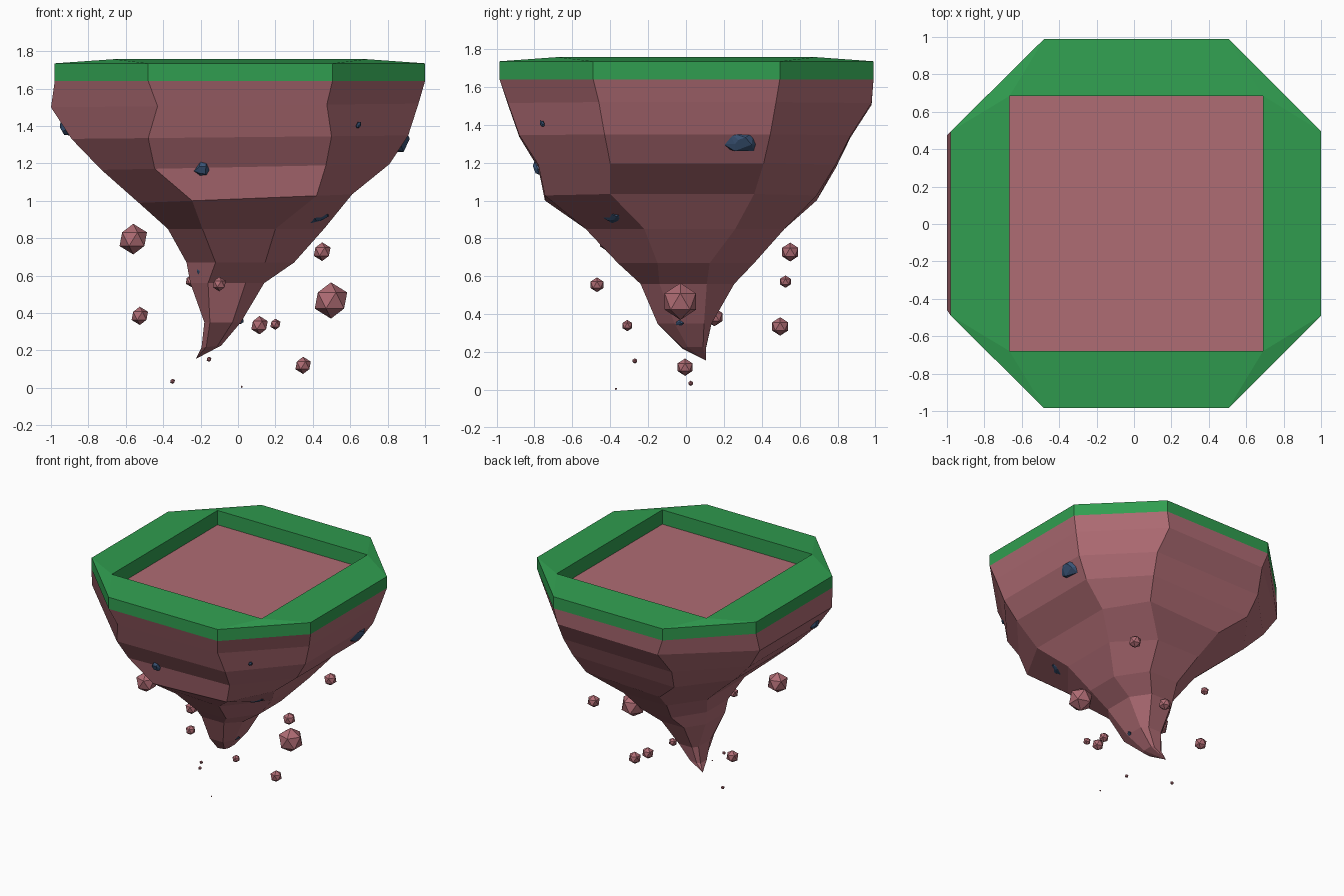
import bpy, bmesh, math, random
from mathutils import Vector, Matrix

random.seed(4)


def material(name, rgb):
    m = bpy.data.materials.new(name)
    m.diffuse_color = (*rgb, 1)
    return m


ROCK = material("dusty red rock", (0.43, 0.150, 0.175))
GRASS = material("grass green", (0.030, 0.340, 0.080))
ORE = material("dark blue ore", (0.042, 0.088, 0.180))


def finish(name, bm, mat):
    bmesh.ops.recalc_face_normals(bm, faces=bm.faces)
    me = bpy.data.meshes.new(name)
    bm.to_mesh(me)
    bm.free()
    me.materials.append(mat)
    ob = bpy.data.objects.new(name, me)
    bpy.context.collection.objects.link(ob)
    return ob


def octagon(bm, z, tilt, xl, xr, yf, yb, cxl, cxr, cyf, cyb):
    """Eight-sided ring from its side extents and its corner columns."""
    pts = [(cxl, yf), (cxr, yf), (xr, cyf), (xr, cyb),
           (cxr, yb), (cxl, yb), (xl, cyb), (xl, cyf)]
    return [bm.verts.new((x, y, z + tilt * x)) for x, y in pts]


def bridge(bm, a, b):
    n = len(a)
    for i in range(n):
        j = (i + 1) % n
        bm.faces.new((a[i], a[j], b[j], b[i]))


# Island rock: lofted octagon rings ending in a hooked tip
RIM = (-0.98, 1.0, -0.985, 0.99, -0.48, 0.505, -0.49, 0.495)
RINGS = [
    (1.64, 0.00) + RIM,
    (1.51, 0.01, -1.00, 0.965, -0.94, 0.98, -0.43, 0.475, -0.46, 0.475),
    (1.34, 0.01, -0.89, 0.91, -0.88, 0.87, -0.48, 0.50, -0.43, 0.445),
    (1.18, 0.02, -0.73, 0.81, -0.78, 0.79, -0.445, 0.47, -0.40, 0.41),
    (1.01, 0.04, -0.53, 0.61, -0.745, 0.69, -0.245, 0.42, -0.40, 0.36),
    (0.85, 0.00, -0.375, 0.46, -0.53, 0.52, -0.19, 0.20, -0.22, 0.26),
    (0.67, 0.00, -0.275, 0.30, -0.36, 0.36, -0.12, 0.145, -0.15, 0.125),
    (0.56, 0.00, -0.255, 0.14, -0.24, 0.255, -0.16, 0.04, -0.14, 0.11),
    (0.35, 0.00, -0.18, 0.015, -0.15, 0.135, -0.15, -0.03, -0.06, 0.095),
    (0.235, 0.10, -0.195, -0.09, -0.02, 0.105, -0.17, -0.11, 0.01, 0.09),
]
bm = bmesh.new()
loops = [octagon(bm, *r) for r in RINGS]
for a, b in zip(loops, loops[1:]):
    bridge(bm, a, b)
bm.faces.new(loops[0])
tip = bm.verts.new((-0.225, 0.105, 0.155))
for i in range(8):
    bm.faces.new((loops[-1][i], loops[-1][(i + 1) % 8], tip))
finish("island_rock", bm, ROCK)

# Grass rim: octagon band with a square opening
bm = bmesh.new()
low = octagon(bm, 1.64, 0, *RIM)
top = octagon(bm, 1.735, 0, *RIM)
bridge(bm, low, top)
square = [(0.69, -0.68), (0.69, 0.685), (-0.665, 0.685), (-0.665, -0.68)]
inner = [bm.verts.new((x, y, 1.757)) for x, y in square]
floor = [bm.verts.new((x, y, 1.64)) for x, y in square]
for k in range(4):
    bm.faces.new((top[2 * k], top[2 * k + 1], inner[k], inner[k - 1]))
    bm.faces.new((top[2 * k + 1], top[(2 * k + 2) % 8], inner[k]))
bridge(bm, inner, floor)
finish("grass_rim", bm, GRASS)

# Floating rubble: x, y, z, radius
RUBBLE = [
    (-0.56, -0.385, 0.795, 0.082), (-0.525, 0.15, 0.385, 0.049),
    (-0.10, -0.47, 0.555, 0.039), (0.45, 0.55, 0.728, 0.050),
    (0.497, -0.03, 0.467, 0.097), (0.115, 0.497, 0.335, 0.049),
    (0.20, -0.31, 0.34, 0.030), (0.348, -0.005, 0.12, 0.046),
    (-0.35, 0.025, 0.035, 0.014), (-0.155, -0.27, 0.153, 0.014),
    (0.02, -0.37, 0.006, 0.006), (-0.25, 0.525, 0.572, 0.033),
]
for x, y, z, r in RUBBLE:
    bm = bmesh.new()
    bmesh.ops.create_icosphere(bm, subdivisions=1, radius=r,
                               matrix=Matrix.Translation((x, y, z)))
    finish("floating_rubble", bm, ROCK)

# Ore chunks: position, half width, half height, outward heading (deg), lean
ORES = [
    ((-0.19, -0.785, 1.17), 0.045, 0.045, -90, 20),
    ((0.43, -0.39, 0.925), 0.105, 0.06, -42, 40),
    ((0.645, -0.76, 1.405), 0.018, 0.022, -45, 20),
    ((0.875, 0.29, 1.31), 0.09, 0.075, 0, 25),
    ((-0.54, 0.12, 1.04), 0.075, 0.075, 180, 45),
    ((-0.925, -0.34, 1.385), 0.05, 0.05, 180, 30),
    ((0.20, 0.955, 1.52), 0.05, 0.05, 90, 15),
    ((-0.20, -0.20, 0.615), 0.025, 0.035, -125, 30),
    ((0.31, 0.315, 0.80), 0.028, 0.028, 40, 40),
    ((0.015, -0.04, 0.355), 0.035, 0.018, -25, 30),
]
for pos, w, h, heading, lean in ORES:
    bm = bmesh.new()
    for i in range(12):
        a = i * math.tau / 6 + random.uniform(-0.3, 0.3)
        s = random.uniform(0.8, 1.1) if i < 6 else random.uniform(0.3, 0.65)
        out = 0.0 if i < 6 else 0.4 * min(w, h)
        bm.verts.new((out, s * w * math.cos(a), s * h * math.sin(a)))
        if i < 6:
            bm.verts.new((-0.4 * min(w, h), 0.7 * w * math.cos(a), 0.7 * h * math.sin(a)))
    hull = bmesh.ops.convex_hull(bm, input=bm.verts)
    loose = [v for v in bm.verts if not v.link_faces]
    bmesh.ops.delete(bm, geom=loose, context='VERTS')
    turn = (Matrix.Rotation(math.radians(heading), 4, 'Z')
            @ Matrix.Rotation(math.radians(lean), 4, 'Y'))
    bmesh.ops.transform(bm, matrix=Matrix.Translation(Vector(pos)) @ turn, verts=bm.verts)
    finish("ore_chunk", bm, ORE)
